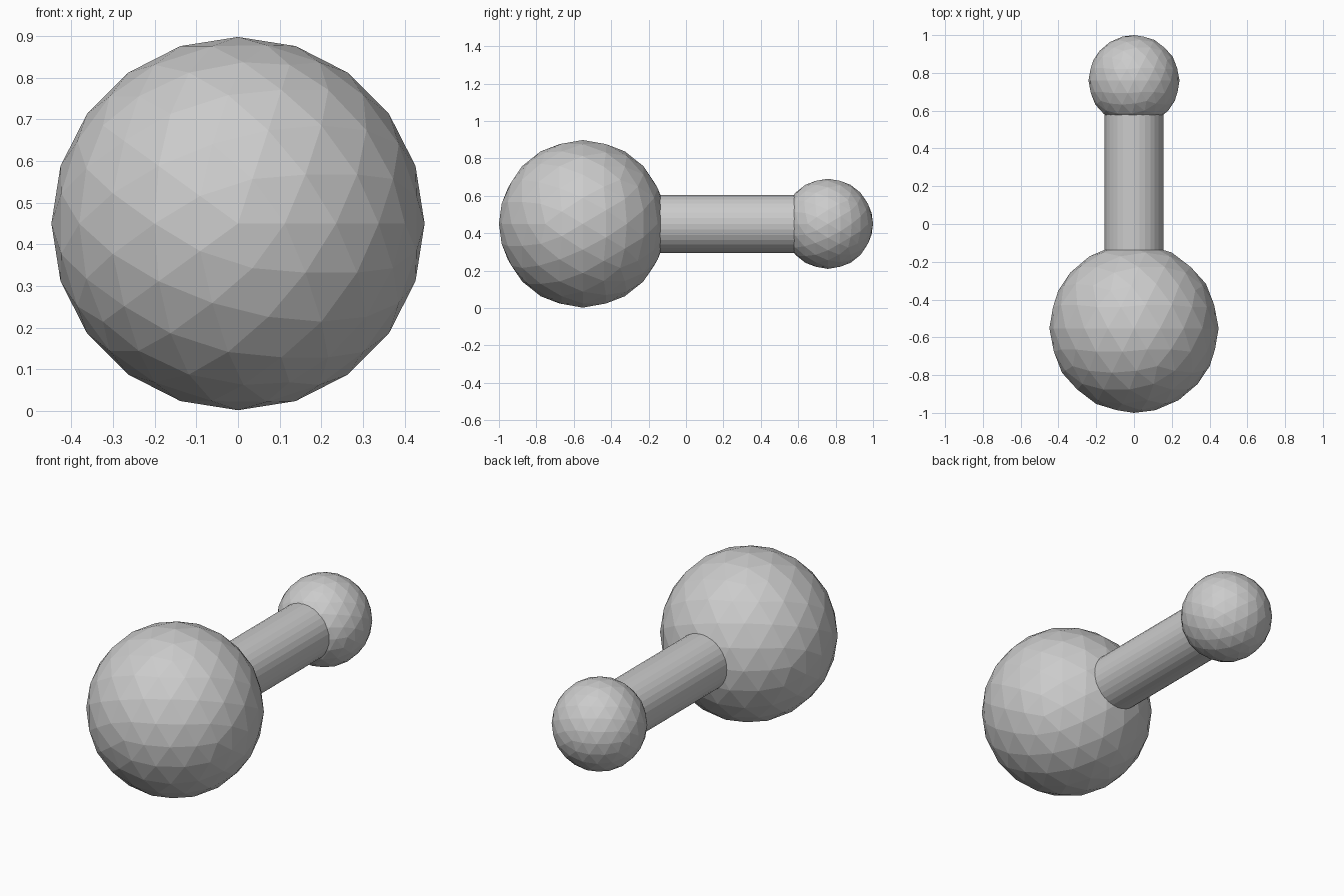
import bpy
from math import pi

if "Cube" in bpy.data.objects:
    bpy.data.objects.remove(bpy.data.objects["Cube"])

AXIS_Z = 0.45


def ball(name, radius, y):
    # Low-poly ball with its pole turned toward the front
    bpy.ops.mesh.primitive_ico_sphere_add(
        subdivisions=3, radius=radius, location=(0, y, AXIS_Z), rotation=(pi / 2, 0, 0))
    bpy.context.object.name = name


# Large front ball and small back ball
ball("large_ball", 0.448, -0.552)
ball("small_ball", 0.241, 0.759)

# Connecting rod, its ends buried in the balls
y0, y1 = -0.2, 0.65
bpy.ops.mesh.primitive_cylinder_add(
    vertices=32, radius=0.155, depth=y1 - y0,
    location=(0, (y0 + y1) / 2, AXIS_Z), rotation=(pi / 2, 0, 0))
bpy.context.object.name = "connecting_rod"
